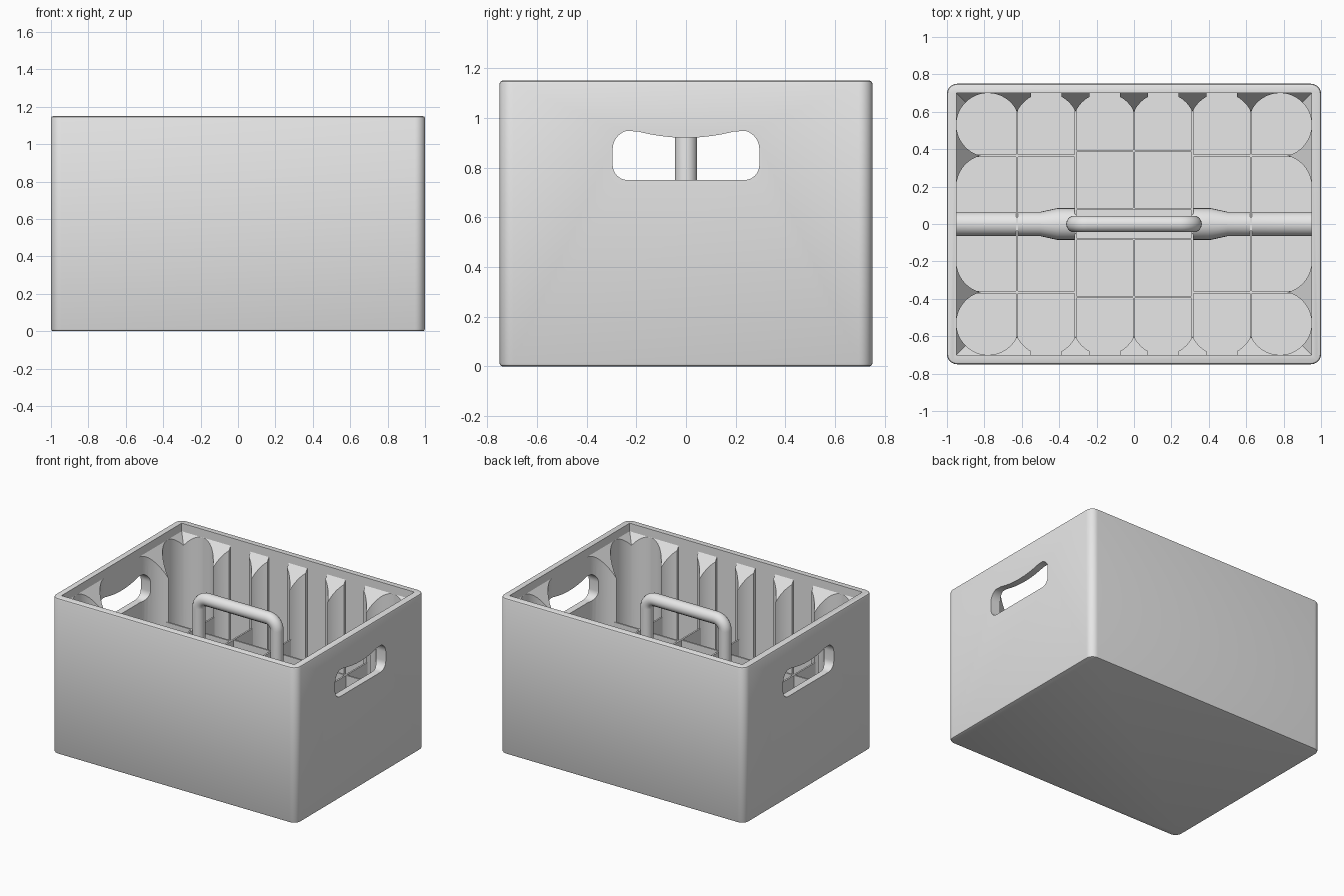
import bpy, bmesh
from math import sin, cos, pi, radians
from mathutils import Vector

if "Cube" in bpy.data.objects:
    bpy.data.objects.remove(bpy.data.objects["Cube"])

WX, WY, TOP = 0.95, 0.70, 1.15        # inner half sizes and crate height
R, CX, CY = 0.17, 0.78, 0.53          # bottle radius and corner cell centre
FLOOR, DIV = 0.04, 0.58               # floor and divider heights

gray = bpy.data.materials.new("light gray plastic")
gray.use_nodes = True
gray.diffuse_color = (0.8, 0.8, 0.8, 1)
gray.node_tree.nodes["Principled BSDF"].inputs["Base Color"].default_value = (0.8, 0.8, 0.8, 1)


def finish(name, bm, smooth=True):
    bmesh.ops.recalc_face_normals(bm, faces=bm.faces)
    mesh = bpy.data.meshes.new(name)
    bm.to_mesh(mesh)
    bm.free()
    ob = bpy.data.objects.new(name, mesh)
    bpy.context.collection.objects.link(ob)
    mesh.materials.append(gray)
    if smooth:
        select(ob)
        bpy.ops.object.shade_smooth_by_angle(angle=radians(30))
    return ob


def select(ob):
    bpy.ops.object.select_all(action='DESELECT')
    ob.select_set(True)
    bpy.context.view_layer.objects.active = ob


def loft(bm, low, high):
    """Closed solid between two matching rings of points."""
    a = [bm.verts.new(p) for p in low]
    b = [bm.verts.new(p) for p in high]
    bm.faces.new(a[::-1])
    bm.faces.new(b)
    for i in range(len(a)):
        j = (i + 1) % len(a)
        bm.faces.new((a[i], a[j], b[j], b[i]))


def box(bm, x0, x1, y0, y1, z0, z1):
    ring = [(x0, y0), (x1, y0), (x1, y1), (x0, y1)]
    loft(bm, [(x, y, z0) for x, y in ring], [(x, y, z1) for x, y in ring])


def arc(cx, cy, r, a0, a1, n=8):
    return [(cx + r * cos(radians(a0 + (a1 - a0) * i / n)),
             cy + r * sin(radians(a0 + (a1 - a0) * i / n))) for i in range(n + 1)]


def cut(ob, cutter):
    cutter.hide_render = True
    mod = ob.modifiers.new("cut", 'BOOLEAN')
    mod.operation, mod.solver, mod.object = 'DIFFERENCE', 'EXACT', cutter
    select(ob)
    bpy.ops.object.modifier_apply(modifier=mod.name)


def rounded_ring(hx, hy, r, z):
    pts = []
    for k, (sx, sy) in enumerate([(1, 1), (-1, 1), (-1, -1), (1, -1)]):
        pts += arc(sx * (hx - r), sy * (hy - r), r, 90 * k, 90 * k + 90)
    return [(x, y, z) for x, y in pts]


# Outer shell with softened rims
bm = bmesh.new()
E = 0.012
rings = [rounded_ring(1 - e, 0.75 - e, 0.055 - e, z)
         for e, z in ((E, 0), (E * 0.3, E * 0.3), (0, E), (0, TOP - E),
                      (E * 0.3, TOP - E * 0.3), (E, TOP))]
loops = [[bm.verts.new(p) for p in ring] for ring in rings]
bm.faces.new(loops[0][::-1])
bm.faces.new(loops[-1])
for a, b in zip(loops, loops[1:]):
    for i in range(len(a)):
        j = (i + 1) % len(a)
        bm.faces.new((a[i], a[j], b[j], b[i]))
shell = finish("crate_shell", bm, False)
bm = bmesh.new()
box(bm, -WX, WX, -WY, WY, FLOOR, TOP + 0.2)
cavity = finish("cavity_cutter", bm, False)
cut(shell, cavity)

# Pillars between the bottle cells, tops sloping down from the wall
def height(d):
    return 1.09 - 1.45 * d


def pillar(bm, pts, dist):
    for sx in (1, -1):
        for sy in (1, -1):
            loft(bm, [(sx * x, sy * y, FLOOR) for x, y in pts],
                 [(sx * x, sy * y, height(dist(x, y))) for x, y in pts])


def from_long_wall(x, y):
    return WY - y


def from_short_wall(x, y):
    return WX - x


bm = bmesh.new()
tip = 24.3                              # angle where two neighbouring cells meet
for xc in (0, 0.3125, 0.625):
    left = arc(xc - 0.155, CY, R, 62, tip)
    right = arc(xc + 0.155, CY, R, 180 - tip, 90 if xc > 0.5 else 118)
    pts = [(left[0][0], WY)] + left + right[1:]
    if xc < 0.5:
        pts.append((right[-1][0], WY))
    if xc == 0:
        for s in (1, -1):
            loft(bm, [(x, s * y, FLOOR) for x, y in pts],
                 [(x, s * y, height(WY - y)) for x, y in pts])
    else:
        pillar(bm, pts, from_long_wall)
finish("long_wall_pillars", bm)

bm = bmesh.new()
pillar(bm, [(WX, WY)] + arc(CX, CY, R, 90, 45), from_long_wall)
pillar(bm, [(WX, WY)] + arc(CX, CY, R, 45, 0), from_short_wall)
finish("corner_fillets", bm)

bm = bmesh.new()
upper = arc(CX, CY, R, 0, -76)
lower = arc(CX, 0.20, R, 76, 0)
pillar(bm, upper + lower[1:], from_short_wall)
side_pillars = finish("short_wall_pillars", bm, False)

# Hand holes with a dipped upper edge
hole = (arc(-0.235, 0.81, 0.06, 180, 270) + arc(0.235, 0.81, 0.06, 270, 360)
        + arc(0.22, 0.875, 0.075, 0, 75))
dip = [(0.2 * cos(pi * i / 12), 0.92 + 0.027 * cos(pi * i / 12) ** 2) for i in range(1, 12)]
hole += dip + arc(-0.22, 0.875, 0.075, 105, 180)
for s in (1, -1):
    bm = bmesh.new()
    loft(bm, [(s * 0.7, y, z) for y, z in hole], [(s * 1.2, y, z) for y, z in hole])
    cutter = finish("hand_hole_cutter", bm, False)
    cut(shell, cutter)
    cut(side_pillars, cutter)
    bpy.data.objects.remove(cutter)
bpy.data.objects.remove(cavity)
for ob in (shell, side_pillars):
    select(ob)
    bpy.ops.object.shade_smooth_by_angle(angle=radians(30))

# Thin dividers, with the four middle cells pushed out around the grip
bm = bmesh.new()
T = 0.006
for x in (-0.625, -0.3125, 0.3125, 0.625):
    box(bm, x - T, x + T, -WY + 0.05, WY - 0.05, FLOOR, DIV)
for s in (1, -1):
    y0, y1 = sorted((s * 0.08, s * (WY - 0.05)))
    box(bm, -T, T, y0, y1, FLOOR, DIV)
    for y in (0.08, 0.39):
        box(bm, -0.3125, 0.3125, s * y - T, s * y + T, FLOOR, DIV)
    x0, x1 = sorted((s * 0.3125, s * (WX - 0.05)))
    for y in (-0.365, 0.365):
        box(bm, x0, x1, y - T, y + T, FLOOR, DIV)
    x0, x1 = sorted((s * 0.42, s * WX))
    box(bm, x0, x1, -T, T, FLOOR, DIV)
finish("cell_dividers", bm, False)

# Cross bar, swelling into sockets for the handle
for s, side in ((1, "left"), (-1, "right")):
    bm = bmesh.new()
    rows = []
    for x, r in ((WX, 0.065), (0.5, 0.065), (0.41, 0.085), (0.3125, 0.085)):
        rows.append([bm.verts.new((s * x, y, z))
                     for y, z in arc(0, DIV - 0.065, r, 0, 345, 23)])
    for a, b in zip(rows, rows[1:]):
        for i in range(24):
            j = (i + 1) % 24
            bm.faces.new((a[i], a[j], b[j], b[i]))
    bm.faces.new(rows[0])
    bm.faces.new(rows[-1])
    finish(side + "_cross_bar", bm)

# Carrying handle
curve = bpy.data.curves.new("carry_handle", 'CURVE')
curve.dimensions = '3D'
curve.bevel_depth, curve.bevel_resolution, curve.use_fill_caps = 0.045, 5, True
path = ([(0.318, DIV - 0.08)] + arc(0.248, 0.97, 0.07, 0, 90)
        + arc(-0.248, 0.97, 0.07, 90, 180) + [(-0.318, DIV - 0.08)])
spline = curve.splines.new('POLY')
spline.points.add(len(path) - 1)
for p, (x, z) in zip(spline.points, path):
    p.co = (x, 0, z, 1)
curve.materials.append(gray)
handle = bpy.data.objects.new("carry_handle", curve)
bpy.context.collection.objects.link(handle)
select(handle)
bpy.ops.object.convert(target='MESH')
bpy.ops.object.shade_smooth_by_angle(angle=radians(40))
